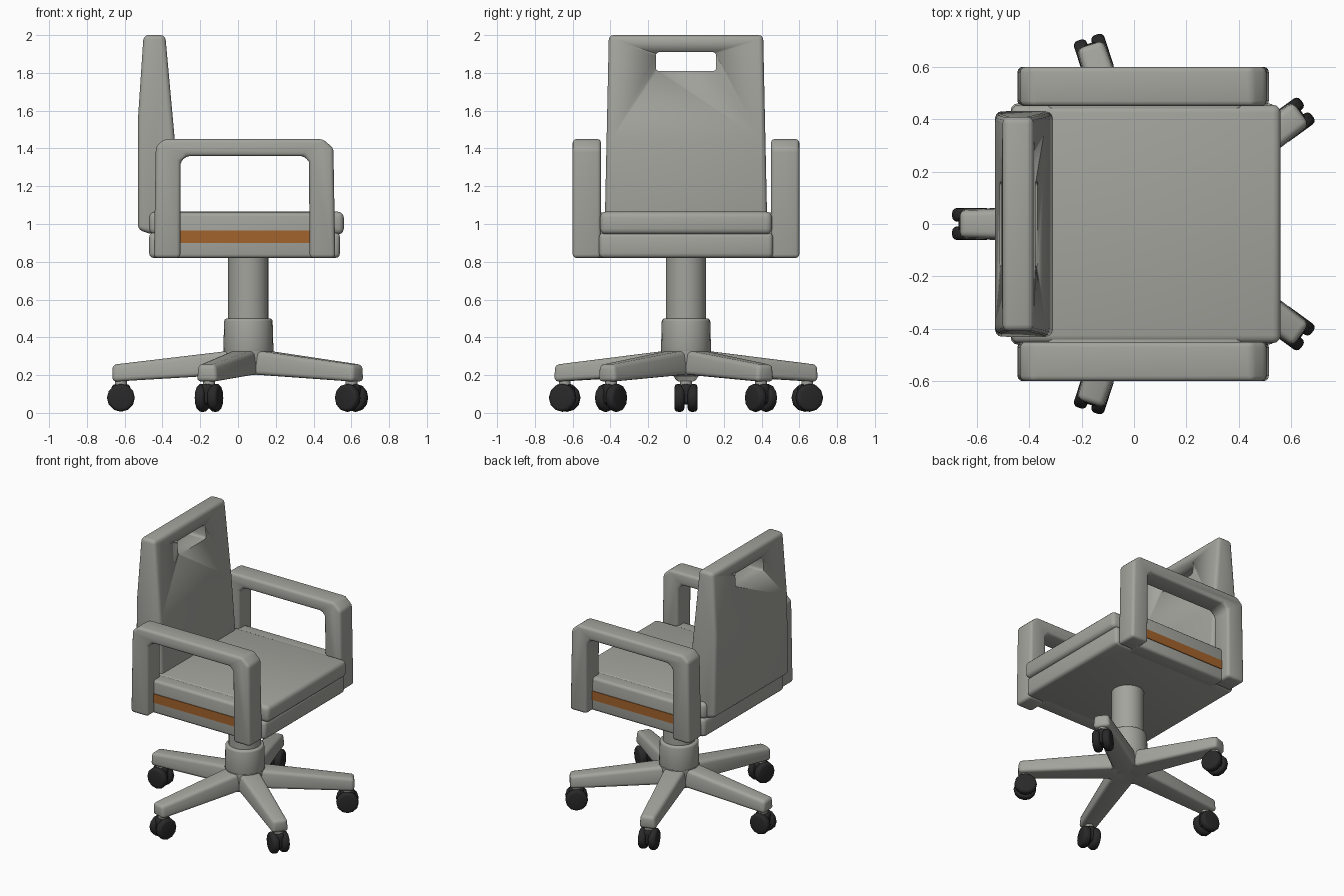
import bpy, bmesh, math
from mathutils import Matrix, Vector

cube = bpy.data.objects.get("Cube")
if cube:
    bpy.data.objects.remove(cube, do_unlink=True)


def material(name, rgb):
    m = bpy.data.materials.new(name)
    m.use_nodes = True
    m.diffuse_color = (*rgb, 1)
    m.node_tree.nodes["Principled BSDF"].inputs["Base Color"].default_value = (*rgb, 1)
    return m


GREY = material("warm grey", (0.37, 0.37, 0.34))
BLACK = material("wheel black", (0.022, 0.022, 0.022))
ORANGE = material("wood orange", (0.36, 0.125, 0.025))


def apply(ob, kind, **settings):
    mod = ob.modifiers.new(kind, kind)
    for key, value in settings.items():
        setattr(mod, key, value)
    bpy.context.view_layer.objects.active = ob
    bpy.ops.object.modifier_apply(modifier=mod.name)


def finish(name, bm, mat, bevel=0.0, smooth=True):
    bmesh.ops.recalc_face_normals(bm, faces=bm.faces)
    mesh = bpy.data.meshes.new(name)
    bm.to_mesh(mesh)
    bm.free()
    mesh.materials.append(mat)
    ob = bpy.data.objects.new(name, mesh)
    bpy.context.collection.objects.link(ob)
    bpy.ops.object.select_all(action='DESELECT')
    ob.select_set(True)
    bpy.context.view_layer.objects.active = ob
    if bevel:
        apply(ob, 'BEVEL', width=bevel, segments=3, limit_method='ANGLE', angle_limit=math.radians(40))
    if smooth:
        bpy.ops.object.shade_smooth_by_angle(angle=math.radians(40))
    return ob


def box(name, lo, hi, mat, bevel=0.0):
    lo, hi = Vector(lo), Vector(hi)
    bm = bmesh.new()
    bmesh.ops.create_cube(bm, size=1, matrix=Matrix.Translation((lo + hi) / 2) @ Matrix.Diagonal((*(hi - lo), 1)))
    return finish(name, bm, mat, bevel)


def prism(name, profile, y0, y1, mat, bevel, taper=None):
    """Extrude an x-z profile along y; taper scales y by height."""
    bm = bmesh.new()
    face = bm.faces.new([bm.verts.new((x, y0, z)) for x, z in profile])
    new = bmesh.ops.extrude_face_region(bm, geom=[face])["geom"]
    for v in new:
        if isinstance(v, bmesh.types.BMVert):
            v.co.y = y1
    if taper:
        for v in bm.verts:
            v.co.y *= taper(v.co.z)
    return finish(name, bm, mat, bevel)


def cylinder(name, centre, r1, r2, depth, mat, bevel, sides=24, rot=Matrix()):
    bm = bmesh.new()
    bmesh.ops.create_cone(bm, cap_ends=True, segments=sides, radius1=r1, radius2=r2, depth=depth,
                          matrix=Matrix.Translation(centre) @ rot)
    return finish(name, bm, mat, bevel)


# Seat pan and cushion
box("seat_pan", (-0.47, -0.46, 0.82), (0.54, 0.46, 0.955), GREY, 0.025)
box("seat_cushion", (-0.47, -0.455, 0.945), (0.56, 0.455, 1.065), GREY, 0.03)

# Backrest with a hand slot
back = prism("backrest",
             [(-0.47, 0.95), (-0.53, 0.97), (-0.53, 1.55), (-0.5, 2.0), (-0.385, 2.0),
              (-0.335, 1.45), (-0.31, 1.05), (-0.33, 0.95)],
             -0.43, 0.43, GREY, 0.025, lambda z: 1 - 0.05 * (z - 1.0))
slot = box("slot_cutter", (-0.8, -0.16, 1.81), (-0.1, 0.16, 1.91), GREY, 0.018)
slot.hide_render = True
apply(back, 'BOOLEAN', operation='DIFFERENCE', object=slot, solver='EXACT')
bpy.data.objects.remove(slot, do_unlink=True)

# Arms, side panels and orange strips
arm_profile = [(-0.445, 0.82), (-0.435, 1.41), (-0.39, 1.45), (0.45, 1.45), (0.505, 1.40),
               (0.515, 0.82), (0.38, 0.82), (0.375, 1.33), (0.35, 1.36), (-0.27, 1.36),
               (-0.305, 1.33), (-0.305, 0.82)]
for side, s in (("left", 1), ("right", -1)):
    prism(side + "_arm", arm_profile, s * 0.45, s * 0.6, GREY, 0.02)
    ys = sorted((s * 0.40, s * 0.53))
    box(side + "_seat_side", (-0.33, ys[0], 0.82), (0.41, ys[1], 1.06), GREY, 0.02)
    ys = sorted((s * 0.528, s * 0.535))
    box(side + "_strip", (-0.31, ys[0], 0.9), (0.385, ys[1], 0.965), ORANGE)

# Column and hub
CX = 0.055
cylinder("column", (CX, 0, 0.65), 0.107, 0.107, 0.36, GREY, 0)
cylinder("hub", (CX, 0, 0.41), 0.133, 0.128, 0.18, GREY, 0.015)
cylinder("hub_base", (CX, 0, 0.265), 0.13, 0.133, 0.13, GREY, 0)

# Five legs with twin-wheel casters
for i in range(5):
    spin = Matrix.Translation((CX, 0, 0)) @ Matrix.Rotation(math.radians(36 + 72 * i), 4, 'Z')
    tag = "_%d" % (i + 1)
    bm = bmesh.new()
    rings = []
    for r, half, low, high in ((0.0, 0.085, 0.2, 0.34), (0.13, 0.08, 0.2, 0.325), (0.72, 0.058, 0.165, 0.255)):
        rings.append([bm.verts.new((r, y, z)) for y, z in
                      ((-half, low), (half, low), (half * 0.85, high), (-half * 0.85, high))])
    for a, b in zip(rings, rings[1:]):
        for k in range(4):
            bm.faces.new((a[k], a[(k + 1) % 4], b[(k + 1) % 4], b[k]))
    bm.faces.new(rings[0])
    bm.faces.new(rings[-1])
    finish("base_leg" + tag, bm, GREY, 0.022).matrix_world = spin

    cylinder("caster_stem" + tag, (0.675, 0, 0.155), 0.032, 0.032, 0.06, GREY, 0, 12).matrix_world = spin
    axle = Matrix.Rotation(math.pi / 2, 4, 'X')
    for side, s in (("a", 1), ("b", -1)):
        cylinder("wheel" + tag + side, (0.675, s * 0.035, 0.08), 0.074, 0.074, 0.052, BLACK, 0.018,
                 12, axle).matrix_world = spin
    box("caster_hood" + tag, (0.625, -0.03, 0.045), (0.725, 0.03, 0.152), BLACK, 0.02).matrix_world = spin
